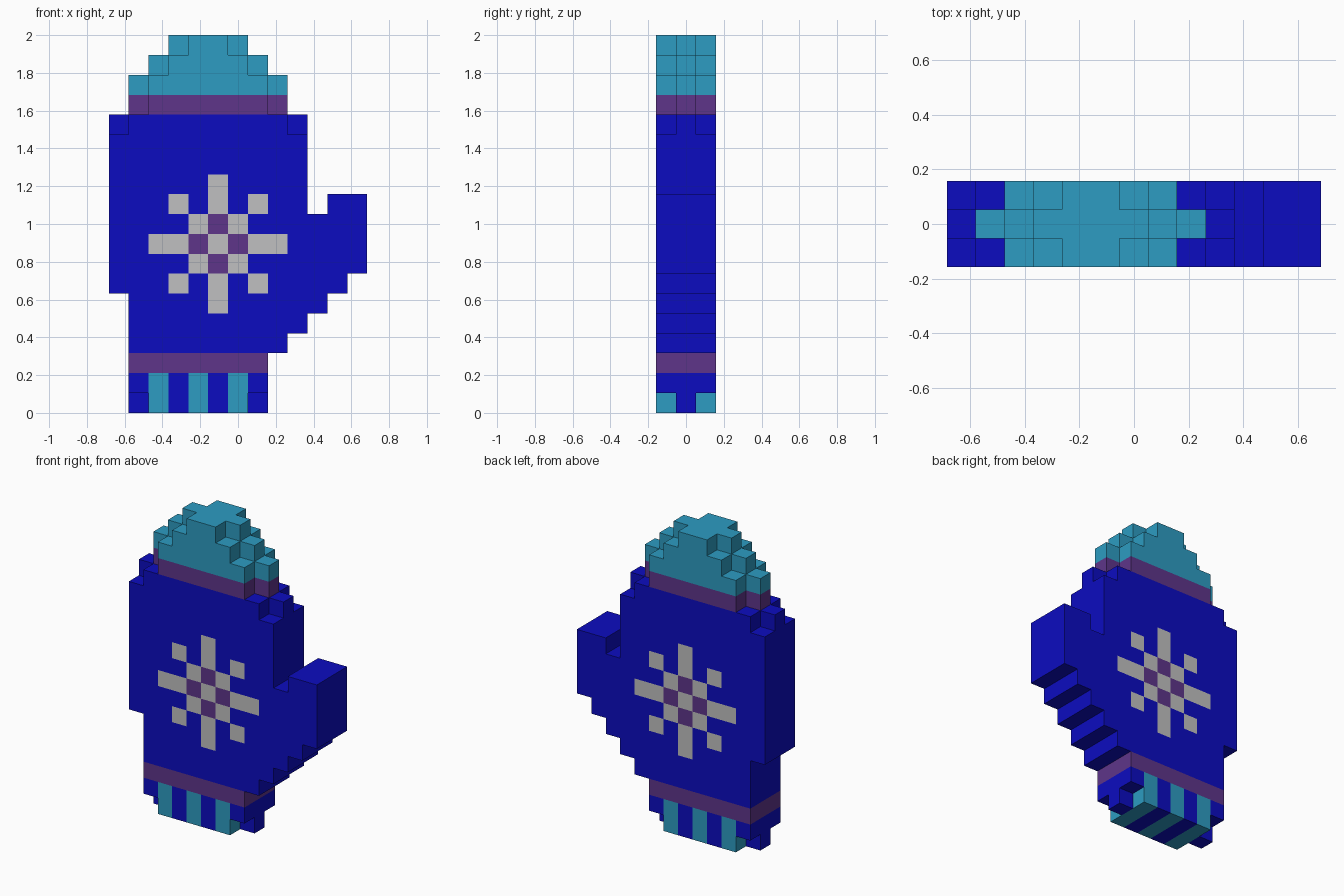
import bpy, bmesh

cube = bpy.data.objects.get("Cube")
if cube:
    bpy.data.objects.remove(cube, do_unlink=True)

U = 2 / 19                      # size of one block; the mitten is 13 x 3 x 19 blocks
FULL, MID = (0, 1, 2), (1,)     # depth layers: whole thickness or only the middle one


def srgb(r, g, b):
    lin = lambda c: c / 12.92 if c <= 0.04045 else ((c + 0.055) / 1.055) ** 2.4
    return tuple(lin(v / 255) for v in (r, g, b)) + (1.0,)


def material(name, rgb):
    m = bpy.data.materials.new(name)
    m.diffuse_color = srgb(*rgb)
    m.use_nodes = True
    m.node_tree.nodes["Principled BSDF"].inputs["Base Color"].default_value = m.diffuse_color
    return m


MATS = [material("deep blue", (12, 12, 192)), material("teal", (45, 156, 194)),
        material("purple", (94, 53, 138)), material("light grey", (192, 192, 193))]
BLUE, TEAL, PURPLE, GREY = range(4)


def blocks(c0, c1, r0, r1, layers=FULL):
    """Cells filling columns c0..c1 and rows r0..r1."""
    return {(c, d, r) for c in range(c0, c1 + 1) for d in layers for r in range(r0, r1 + 1)}


def build(name, cells, colour):
    """Closed shell around the cells; colour(cell, normal) picks each face's material."""
    bm = bmesh.new()
    verts = {}

    def vert(p):
        if p not in verts:
            verts[p] = bm.verts.new(((p[0] - 6.5) * U, (p[1] - 1.5) * U, p[2] * U))
        return verts[p]

    for cell in sorted(cells):
        for axis in range(3):
            for side in (0, 1):
                normal = [0, 0, 0]
                normal[axis] = 2 * side - 1
                if tuple(a + b for a, b in zip(cell, normal)) in cells:
                    continue
                a, b = (axis + 1) % 3, (axis + 2) % 3
                ring = []
                for i, j in ((0, 0), (1, 0), (1, 1), (0, 1)):
                    p = list(cell)
                    p[axis] += side
                    p[a] += i
                    p[b] += j
                    ring.append(vert(tuple(p)))
                face = bm.faces.new(ring if side else ring[::-1])
                face.material_index = colour(cell, normal)
    mesh = bpy.data.meshes.new(name)
    bm.to_mesh(mesh)
    bm.free()
    for m in MATS:
        mesh.materials.append(m)
    obj = bpy.data.objects.new(name, mesh)
    bpy.context.collection.objects.link(obj)


def plain(index):
    return lambda cell, normal: index


def snowflake(cell, normal):
    """Snowflake on the front and back of the palm, centred on column 5, row 8."""
    x, z = abs(cell[0] - 5), abs(cell[2] - 8)
    if normal[1] == 0:
        return BLUE
    if x + z == 1:
        return PURPLE
    if (x == z and x <= 2) or (min(x, z) == 0 and max(x, z) <= 3):
        return GREY
    return BLUE


# Striped cuff, with its outer bottom corners trimmed
build("cuff", blocks(1, 7, 1, 1) | blocks(2, 6, 0, 0) | blocks(1, 7, 0, 0, MID),
      lambda cell, normal: TEAL if cell[0] % 2 == 0 else BLUE)

# Bands below and above the palm
build("lower_band", blocks(1, 7, 2, 2), plain(PURPLE))
build("upper_band", blocks(2, 7, 15, 15) | blocks(1, 8, 15, 15, MID), plain(PURPLE))

# Palm with snowflake, narrowing toward the wrist
build("palm", blocks(1, 8, 3, 3) | blocks(1, 9, 4, 5) | blocks(0, 9, 6, 13)
      | blocks(1, 8, 14, 14) | blocks(0, 9, 14, 14, MID), snowflake)

# Stepped thumb
build("thumb", blocks(10, 10, 5, 5) | blocks(10, 11, 6, 6) | blocks(10, 12, 7, 9)
      | blocks(11, 12, 10, 10), plain(BLUE))

# Stepped fingertip, each tier one block narrower per side
tip = set()
for i in range(3):
    tip |= blocks(2 + i, 7 - i, 16 + i, 16 + i) | blocks(1 + i, 8 - i, 16 + i, 16 + i, MID)
build("fingertip", tip, plain(TEAL))
